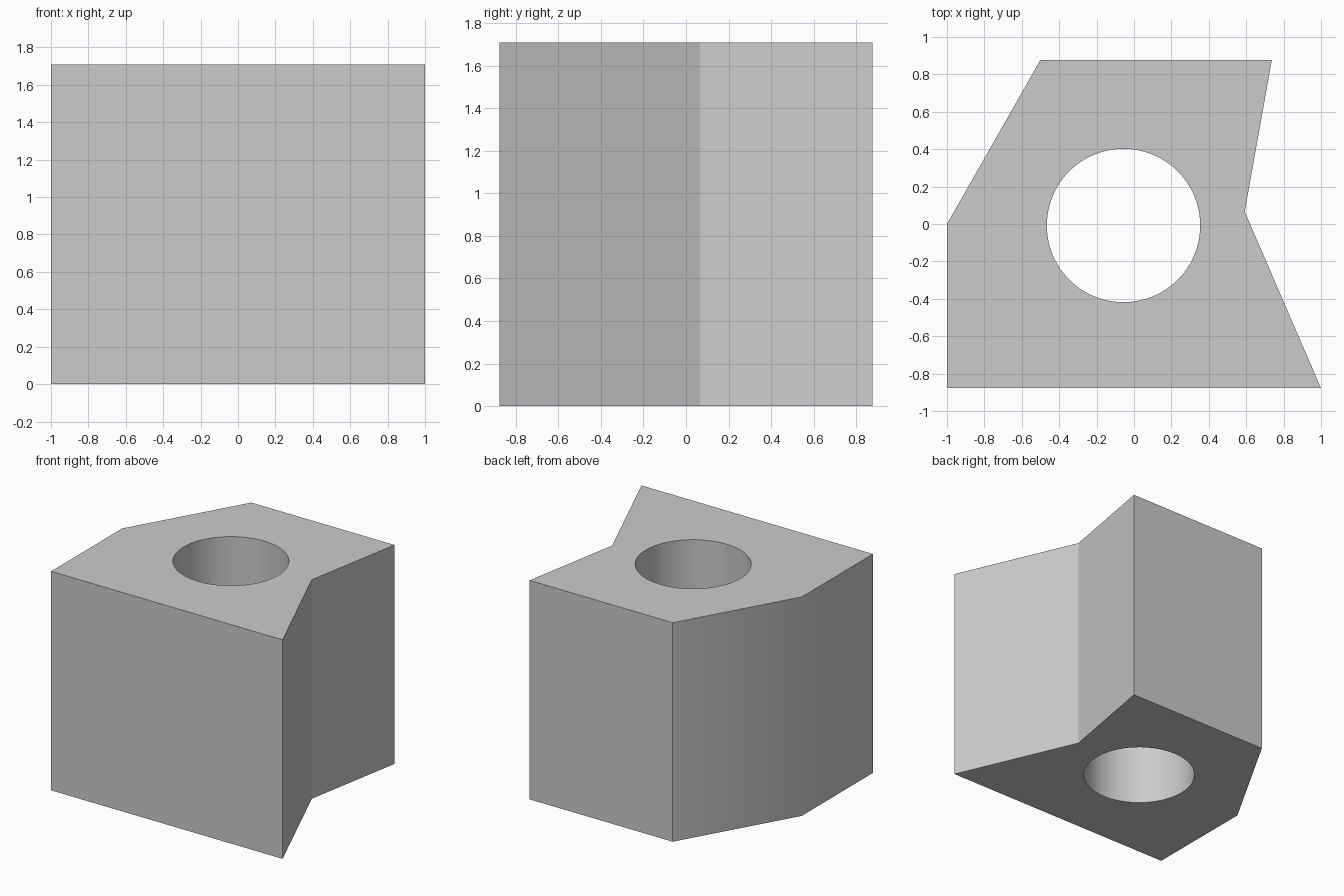
import bpy
import bmesh
import math

if "Cube" in bpy.data.objects:
    bpy.data.objects.remove(bpy.data.objects["Cube"])

HEIGHT = 1.71
OUTLINE = [(-1, -0.878), (1, -0.878), (0.592, 0.066),
           (0.737, 0.878), (-0.5, 0.878), (-1, 0.0)]

# Block: outline pulled straight up
bm = bmesh.new()
base = bm.faces.new([bm.verts.new((x, y, 0)) for x, y in OUTLINE])
top = bmesh.ops.extrude_face_region(bm, geom=[base])["geom"]
bmesh.ops.translate(bm, vec=(0, 0, HEIGHT),
                    verts=[v for v in top if isinstance(v, bmesh.types.BMVert)])
bmesh.ops.recalc_face_normals(bm, faces=bm.faces)
mesh = bpy.data.meshes.new("notched_block")
bm.to_mesh(mesh)
bm.free()
block = bpy.data.objects.new("notched_block", mesh)
bpy.context.collection.objects.link(block)

# Round hole through the full height
bpy.ops.mesh.primitive_cylinder_add(vertices=96, radius=0.41, depth=HEIGHT + 1,
                                    location=(-0.056, -0.008, HEIGHT / 2))
cutter = bpy.context.object
cutter.name = "hole_cutter"
cutter.hide_render = True
hole = block.modifiers.new("through_hole", "BOOLEAN")
hole.operation = "DIFFERENCE"
hole.solver = "EXACT"
hole.object = cutter

bpy.ops.object.select_all(action="DESELECT")
block.select_set(True)
bpy.context.view_layer.objects.active = block
bpy.ops.object.modifier_apply(modifier=hole.name)
bpy.data.objects.remove(cutter, do_unlink=True)

# Smooth the bore and the shallow left corner, keep the other edges sharp
bpy.ops.object.shade_smooth_by_angle(angle=math.radians(30))
